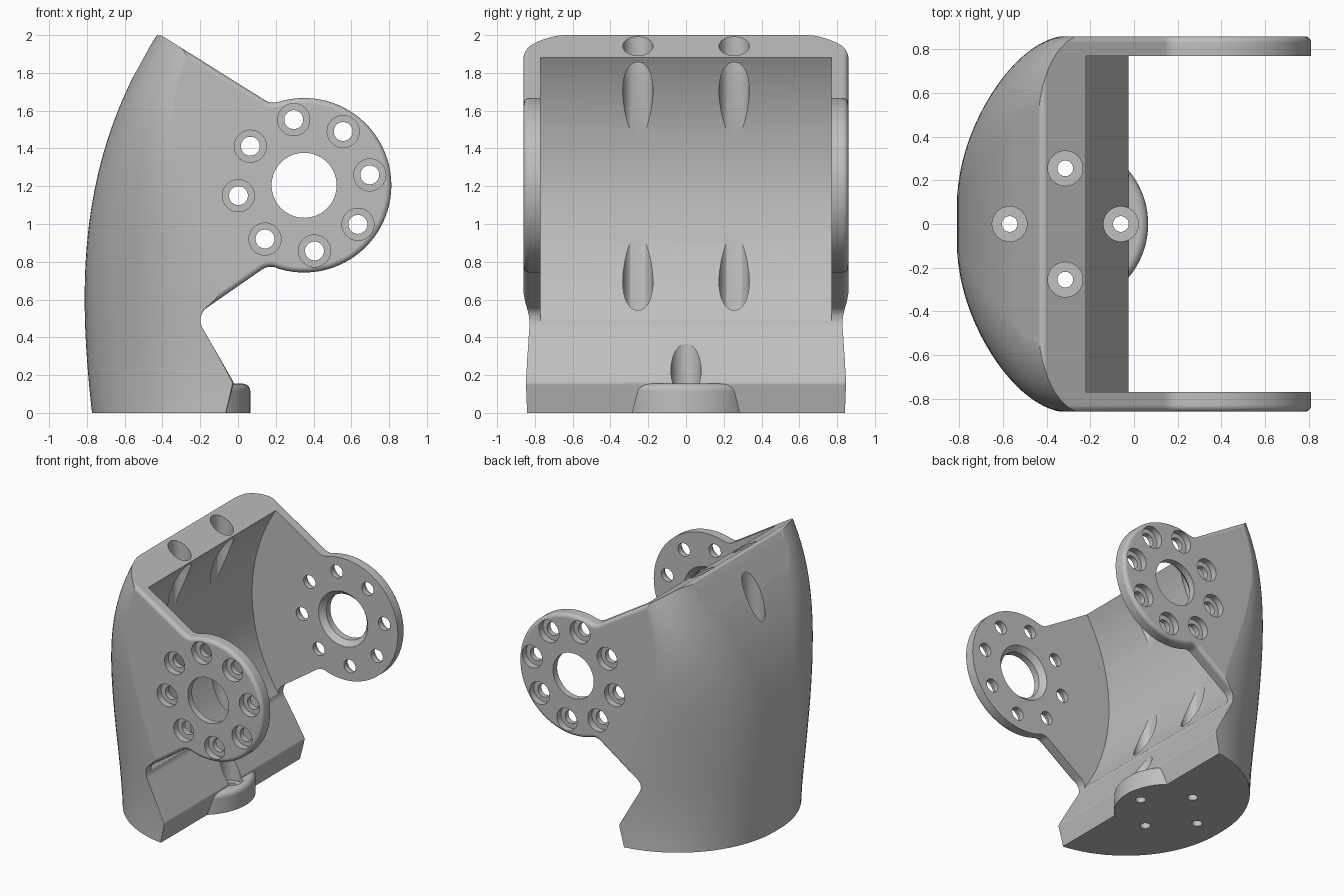
import bpy, bmesh
from math import sin, cos, pi, radians, tan
from mathutils import Vector

cube = bpy.data.objects.get("Cube")
if cube:
    bpy.data.objects.remove(cube, do_unlink=True)

grey = bpy.data.materials.new("plain grey")
grey.use_nodes = True
grey.diffuse_color = (0.52, 0.52, 0.52, 1)
grey.node_tree.nodes["Principled BSDF"].inputs["Base Color"].default_value = (0.52, 0.52, 0.52, 1)


def loft(name, *stacks):
    """Each stack is a list of closed rings, skinned and capped into a solid."""
    bm = bmesh.new()
    for rings in stacks:
        vs = [[bm.verts.new(p) for p in ring] for ring in rings]
        n = len(vs[0])
        for a, b in zip(vs, vs[1:]):
            for i in range(n):
                j = (i + 1) % n
                bm.faces.new((a[i], a[j], b[j], b[i]))
        bm.faces.new(vs[0][::-1])
        bm.faces.new(vs[-1])
    bmesh.ops.recalc_face_normals(bm, faces=bm.faces)
    me = bpy.data.meshes.new(name)
    bm.to_mesh(me)
    bm.free()
    me.materials.append(grey)
    ob = bpy.data.objects.new(name, me)
    bpy.context.collection.objects.link(ob)
    return ob


def turned(axis, u, v, steps, n=40):
    """Rings of a stepped round solid; steps are (position, radius)."""
    rings = []
    for pos, r in steps:
        ring = [(u + r * cos(2 * pi * i / n), v + r * sin(2 * pi * i / n)) for i in range(n)]
        rings.append([(p, q, pos) if axis == "z" else (p, pos, q) for p, q in ring])
    return rings


def combine(target, other, operation):
    mod = target.modifiers.new("join", "BOOLEAN")
    mod.operation, mod.object, mod.solver = operation, other, "EXACT"
    bpy.context.view_layer.objects.active = target
    bpy.ops.object.modifier_apply(modifier=mod.name)
    bpy.data.objects.remove(other, do_unlink=True)


def curve(points, z):
    """Smooth polynomial through (z, value) points."""
    total = 0
    for i, (zi, value) in enumerate(points):
        for j, (zj, _) in enumerate(points):
            if i != j:
                value *= (z - zj) / (zi - zj)
        total += value
    return total


def rounded(corners, n=6):
    """Polygon with each (x, z, radius) corner filleted."""
    out = []
    for i, (x, z, r) in enumerate(corners):
        p = Vector((x, z))
        if not r:
            out.append(p)
            continue
        a = (Vector(corners[i - 1][:2]) - p).normalized()
        b = (Vector(corners[(i + 1) % len(corners)][:2]) - p).normalized()
        half = a.angle(b) / 2
        start, end = p + a * r / tan(half), p + b * r / tan(half)
        centre = p + (a + b).normalized() * r / sin(half)
        for k in range(n + 1):
            d = start.lerp(end, k / n) - centre
            out.append(centre + d.normalized() * r)
    return out


def inset(poly, d):
    """Move a clockwise polygon's outline inward."""
    out = []
    for i, p in enumerate(poly):
        a = (p - poly[i - 1]).normalized()
        b = (poly[(i + 1) % len(poly)] - p).normalized()
        na, nb = Vector((a.y, -a.x)), Vector((b.y, -b.x))
        m = (na + nb).normalized()
        out.append(p + m * d / max(m.dot(na), 0.3))
    return out


# Curved shell: half-oval sections whose flat back widens towards the top
BACK = [(0, -0.773), (0.6, -0.812), (1.31, -0.73), (2, -0.43)]
START = [(0, 0.05), (0.5, 0.04), (1.2, -0.22), (2, -0.16)]
sections = []
for k in range(33):
    z = k / 16
    c = curve(START, z)
    a = c - curve(BACK, z)
    width = 0.85 + 0.015 * min(1, z / 0.6)
    flat = 0.03 + 0.5 * (z / 2) ** 2
    half = [(c - a * sin(t), flat + (width - flat) * cos(t), z)
            for t in [pi / 2 * i / 24 for i in range(25)]]
    half.insert(0, (1, width, z))
    sections.append([(x, -y, h) for x, y, h in half] + half[::-1])
bracket = loft("bracket", sections)

# Side outline with round ears, rounded along both outer rims
EX, EZ, ER = 0.35, 1.205, 0.462
ear = [(EX + ER * cos(radians(t)), EZ + ER * sin(radians(t)), 0)
       for t in [107 - 214 * i / 48 for i in range(49)]]
outline = rounded([(-0.427, 2.012, 0.03), (0.17, 1.638, 0.08)] + ear
                  + [(0.165, 0.785, 0.08), (-0.225, 0.515, 0.08), (-0.022, 0.16, 0.03),
                     (-0.088, -0.1, 0), (-1.585, -0.1, 0)])
rim = 0.03
edge = [(0.83 + rim * sin(t), rim * (1 - cos(t))) for t in [pi / 2 * i / 5 for i in range(6)]]
levels = [(-y, d) for y, d in reversed(edge)] + edge
combine(bracket, loft("outline", [[(p.x, y, p.y) for p in inset(outline, d)]
                                  for y, d in levels]), "INTERSECT")

# Hollow between the ears, with a gently curved back wall
combine(bracket, loft("hollow", turned("y", 0.84, 1.2, [(-0.77, 1.26), (0.77, 1.26)], 128)),
        "DIFFERENCE")

# Round foot boss with a soft top edge
MID = -0.315
steps = [(0, 0.38)] + [(0.115 + 0.04 * sin(t), 0.34 + 0.04 * cos(t))
                       for t in [pi / 2 * i / 5 for i in range(6)]]
combine(bracket, loft("foot_boss", turned("z", MID, 0, steps, 96)), "UNION")

# Four upright screw holes with deep tool access
drills = []
for k in range(4):
    x, y = MID + 0.255 * cos(k * pi / 2), 0.255 * sin(k * pi / 2)
    drills.append(turned("z", x, y, [(-0.1, 0.036), (0.12, 0.036), (0.12, 0.08), (2.2, 0.08)]))

# Ear holes: a large bore bevelled inside, and a ring of counterbored holes
for side in (-1, 1):
    drills.append(turned("y", EX, EZ, [(side * 0.7, 0.208), (side * 0.77, 0.208),
                                       (side * 0.81, 0.172), (side, 0.172)], 64))
    for k in range(8):
        t = radians(9 + 45 * k)
        drills.append(turned("y", EX + 0.352 * cos(t), EZ + 0.352 * sin(t),
                             [(side * 0.7, 0.05), (side * 0.81, 0.05),
                              (side * 0.81, 0.085), (side, 0.085)]))
combine(bracket, loft("drills", *drills), "DIFFERENCE")

# Smooth shading with crisp edges
bpy.ops.object.select_all(action="DESELECT")
bracket.select_set(True)
bpy.context.view_layer.objects.active = bracket
bpy.ops.object.shade_smooth_by_angle(angle=radians(28))
weighted = bracket.modifiers.new("even shading", "WEIGHTED_NORMAL")
weighted.keep_sharp = True
